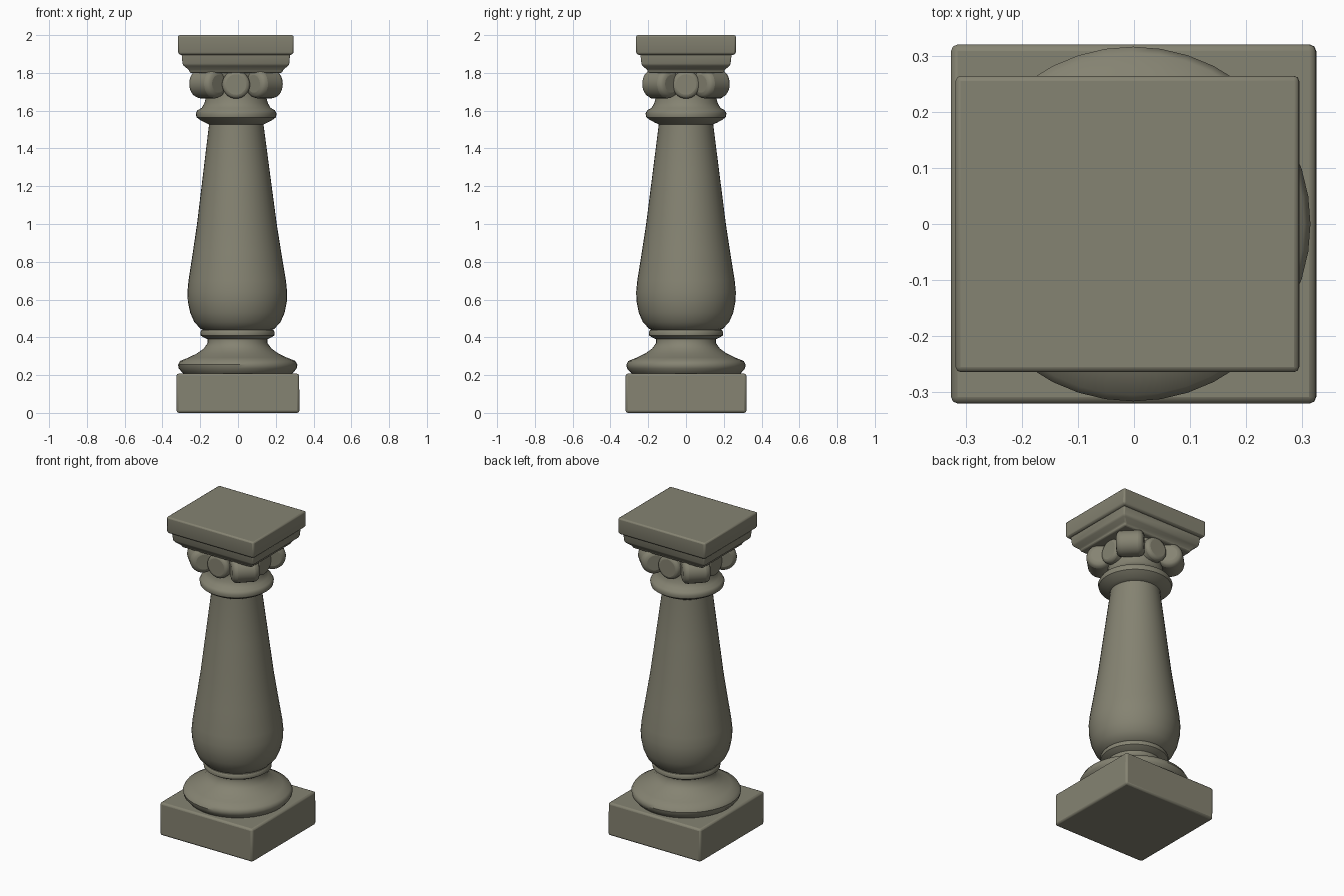
import bpy, bmesh, math
from mathutils import Matrix, Vector

cube = bpy.data.objects.get("Cube")
if cube:
    bpy.data.objects.remove(cube, do_unlink=True)

stone = bpy.data.materials.new("weathered_stone")
stone.use_nodes = True
COLOR = (0.235, 0.227, 0.168, 1)
stone.diffuse_color = COLOR
stone.node_tree.nodes["Principled BSDF"].inputs["Base Color"].default_value = COLOR


def finish(bm, name, angle=40, bevel=0, segments=3):
    bmesh.ops.recalc_face_normals(bm, faces=bm.faces)
    for v in bm.verts:  # the column leans very slightly
        v.co.x -= 0.006 * v.co.z
    mesh = bpy.data.meshes.new(name)
    bm.to_mesh(mesh)
    bm.free()
    mesh.materials.append(stone)
    obj = bpy.data.objects.new(name, mesh)
    bpy.context.collection.objects.link(obj)
    if bevel:
        mod = obj.modifiers.new("soft_edges", "BEVEL")
        mod.width, mod.segments, mod.limit_method = bevel, segments, "ANGLE"
    bpy.ops.object.select_all(action="DESELECT")
    obj.select_set(True)
    bpy.context.view_layer.objects.active = obj
    bpy.ops.object.shade_smooth_by_angle(angle=math.radians(angle))
    return obj


def loft(name, rings, **kw):
    """Stack closed rings of points and cap both ends."""
    bm = bmesh.new()
    loops = [[bm.verts.new(p) for p in ring] for ring in rings]
    n = len(loops[0])
    for a, b in zip(loops, loops[1:]):
        for i in range(n):
            j = (i + 1) % n
            bm.faces.new((a[i], a[j], b[j], b[i]))
    bm.faces.new(loops[0])
    bm.faces.new(loops[-1])
    return finish(bm, name, **kw)


def turned(name, profile, sides=40):
    turns = [math.tau * i / sides for i in range(sides)]
    return loft(name, [[(r * math.cos(t), r * math.sin(t), z) for t in turns]
                       for r, z in profile])


def slab(name, levels, bevel):
    corners = ((-1, -1), (1, -1), (1, 1), (-1, 1))
    return loft(name, [[(x * sx, y * sy, z) for sx, sy in corners]
                       for x, y, z in levels], bevel=bevel, segments=2, angle=50)


def drum(name, center, heading, radius, length, bevel):
    """Rounded drum whose axis is horizontal and points along heading."""
    bm = bmesh.new()
    place = (Matrix.Translation(center) @ Matrix.Rotation(heading, 4, "Z")
             @ Matrix.Rotation(math.pi / 2, 4, "Y"))
    bmesh.ops.create_cone(bm, cap_ends=True, segments=28, radius1=radius,
                          radius2=radius, depth=length, matrix=place)
    return finish(bm, name, bevel=bevel)


# Square foot
slab("plinth", [(0.325, 0.32, 0), (0.325, 0.32, 0.208)], 0.012)

# Turned base mouldings
turned("base_moulding", [
    (0.28, 0.2), (0.295, 0.215), (0.312, 0.235), (0.316, 0.255), (0.305, 0.275),
    (0.26, 0.293), (0.215, 0.315), (0.18, 0.34), (0.158, 0.37), (0.158, 0.39),
    (0.18, 0.4), (0.195, 0.41), (0.197, 0.427), (0.19, 0.438), (0.15, 0.445)])

# Bulging shaft
turned("shaft", [
    (0.15, 0.425), (0.195, 0.445), (0.228, 0.48), (0.25, 0.53), (0.262, 0.59),
    (0.264, 0.64), (0.258, 0.7), (0.234, 0.85), (0.211, 1.0), (0.178, 1.26),
    (0.145, 1.52), (0.145, 1.56)])

# Collar under the capital
turned("collar", [
    (0.14, 1.525), (0.165, 1.537), (0.19, 1.55), (0.21, 1.565), (0.214, 1.585),
    (0.205, 1.602), (0.182, 1.615), (0.168, 1.64), (0.16, 1.67), (0.158, 1.7),
    (0.17, 1.76), (0.18, 1.82)])

# Corner scrolls and the smaller ornaments between them
for side_y, depth in (("front", -1), ("back", 1)):
    for side_x, across in (("right", -1), ("left", 1)):
        drum(f"scroll_{side_y}_{side_x}", Vector((0.15 * across, 0.134 * depth, 1.742)),
             math.atan2(depth, across) + math.pi / 2, 0.077, 0.16, 0.03)
for i, label in enumerate(("left", "back", "right", "front")):
    turn = i * math.pi / 2
    out = Vector((math.cos(turn), math.sin(turn), 0))
    drum(f"ornament_{label}", out * 0.1 + Vector((0, 0, 1.738)), turn, 0.074, 0.2, 0.02)

# Square top with a stepped underside
slab("abacus_moulding", [(0.245, 0.2, 1.8), (0.248, 0.205, 1.815),
                         (0.282, 0.235, 1.842), (0.288, 0.243, 1.91)], 0.008)
slab("abacus", [(0.298, 0.257, 1.895), (0.306, 0.264, 1.91), (0.306, 0.264, 2.0)], 0.009)
